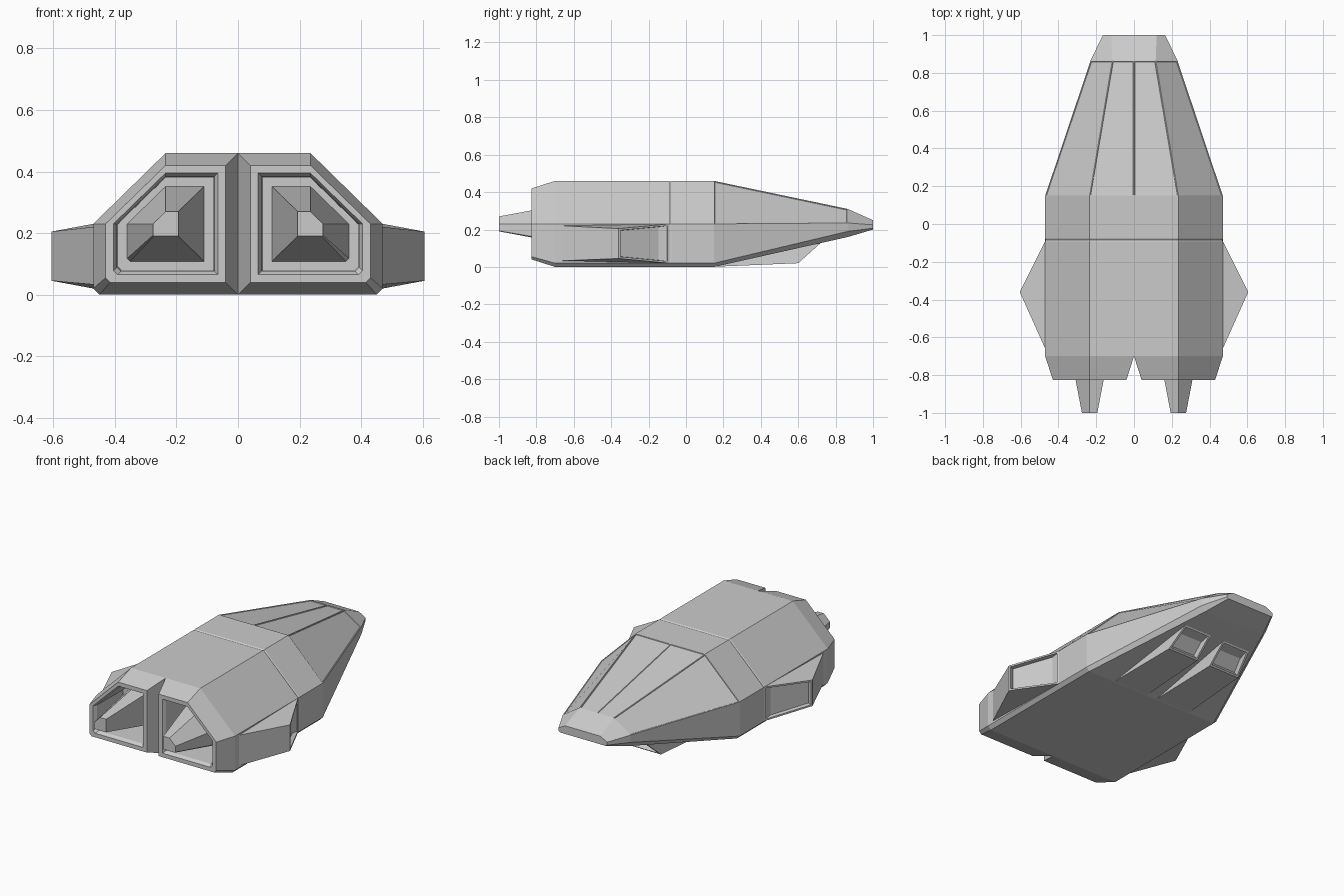
import bpy, bmesh
from mathutils import Vector

if "Cube" in bpy.data.objects:
    bpy.data.objects.remove(bpy.data.objects["Cube"])


def loft(rings):
    """Skin equal-length rings of points, leaving the mirror plane open."""
    bm = bmesh.new()
    rows = [[bm.verts.new(p) for p in r] for r in rings]
    n = len(rows[0])
    for a, b in zip(rows, rows[1:]):
        for i in range(n):
            quad = [a[i], a[(i + 1) % n], b[(i + 1) % n], b[i]]
            if any(abs(v.co.x) > 1e-6 for v in quad):
                bm.faces.new(quad)
    bm.faces.new(rows[0])
    bm.faces.new(rows[-1])
    bmesh.ops.recalc_face_normals(bm, faces=bm.faces)
    return bm


def recess(bm, face, rim, taper, depth):
    """Inset a face to leave a rim, then sink it."""
    bmesh.ops.inset_individual(bm, faces=[face], thickness=rim, depth=0)
    bmesh.ops.inset_individual(bm, faces=[face], thickness=taper, depth=-depth)


def finish(name, bm):
    """Make a mirrored object from a half mesh."""
    me = bpy.data.meshes.new(name)
    bm.to_mesh(me)
    bm.free()
    ob = bpy.data.objects.new(name, me)
    bpy.context.collection.objects.link(ob)
    mod = ob.modifiers.new("mirror", "MIRROR")
    mod.use_clip = True
    mod.merge_threshold = 0.0005


# Half cross-sections (x, z), from bottom centre round to top centre
body = [(0, 0), (.45, 0), (.47, .02), (.47, .23), (.235, .46), (0, .46)]
groove = [(0, 0), (.45, 0), (.47, .02), (.467, .23), (.233, .456), (0, .456)]
brow = [(0, .16), (.205, .16), (.23, .19), (.23, .235), (.115, .31), (0, .31)]
tip = [(0, .2), (.155, .2), (.165, .207), (.165, .225), (.12, .25), (0, .25)]
engine = [(.04, .04), (.415, .04), (.43, .055), (.43, .23), (.235, .42), (.04, .42)]


def at(section, y, s=1.0):
    """Place a section at y, scaled about the engine centre."""
    return [(.235 + (x - .235) * s, y, .23 + (z - .23) * s) if s != 1
            else (x, y, z) for x, z in section]


# Hull, nose, engine pods, nozzles and exhaust spikes in one loft
bm = loft([
    at(tip, 1), at(brow, .865), at(body, .15),
    at(body, -.078), at(groove, -.085), at(body, -.092), at(body, -.70),
    at(engine, -.825), at(engine, -.825, .87), at(engine, -.805, .81),
    at(engine, -.56, .79), at(engine, -.56, .64), at(engine, -1, .21),
])

# Canopy panels on the nose
panels = [f for f in bm.faces
          if .3 < f.calc_center_median().y < .8 and f.normal.z > .2]
for f in panels:
    recess(bm, f, .005, .003, .004)
finish("hull", bm)

# Side intakes: wedge blades standing out of the flanks
side_plan = [(.47, -.09), (.605, -.36), (.47, -.66)]
low, high = (.02, .045, .033), (.23, .205, .22)
bm = loft([[(x, y, z) for (x, y), z in zip(side_plan, zs)] for zs in (low, high)])
recess(bm, max(bm.faces, key=lambda f: f.normal.y), .014, .003, .025)
finish("side_intakes", bm)

# Belly intakes: paired scoops below the nose
profile = [(.15, .001), (.6, .02), (.72, .128)]
inner, outer = (.035, .045, .045), (.27, .25, .23)
bm = loft([[(x, y, z) for x, (y, z) in zip(xs, profile)] for xs in (inner, outer)])
recess(bm, max(bm.faces, key=lambda f: f.normal.y), .016, .003, .035)
finish("belly_intakes", bm)
